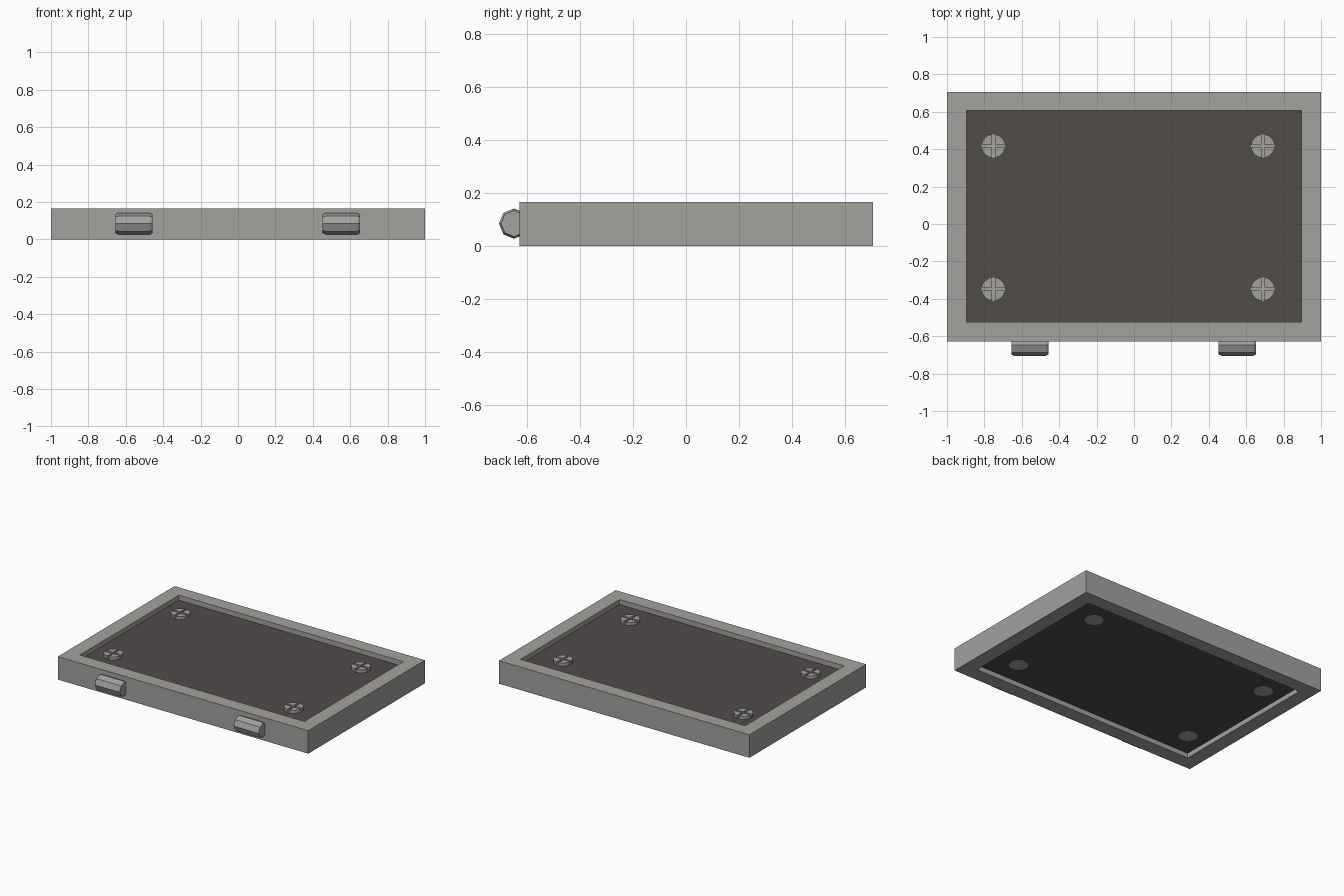
import bpy, bmesh, math
from mathutils import Matrix

if "Cube" in bpy.data.objects:
    bpy.data.objects.remove(bpy.data.objects["Cube"])


def material(name, rgb):
    m = bpy.data.materials.new(name)
    m.diffuse_color = (*rgb, 1)
    m.use_nodes = True
    m.node_tree.nodes["Principled BSDF"].inputs["Base Color"].default_value = m.diffuse_color
    return m


steel = material("light grey metal", (0.37, 0.36, 0.345))
dark = material("dark grey panel", (0.08, 0.072, 0.068))


def finish(name, bm, mat):
    bmesh.ops.recalc_face_normals(bm, faces=bm.faces)
    me = bpy.data.meshes.new(name)
    bm.to_mesh(me)
    bm.free()
    me.materials.append(mat)
    ob = bpy.data.objects.new(name, me)
    bpy.context.collection.objects.link(ob)
    return ob


def prism(bm, pts, z0, z1):
    lo = [bm.verts.new((x, y, z0)) for x, y in pts]
    hi = [bm.verts.new((x, y, z1)) for x, y in pts]
    bm.faces.new(lo)
    bm.faces.new(hi)
    n = len(pts)
    for i in range(n):
        j = (i + 1) % n
        bm.faces.new((lo[i], lo[j], hi[j], hi[i]))


def rect(x0, x1, y0, y1):
    return [(x0, y0), (x1, y0), (x1, y1), (x0, y1)]


# mitred rectangular frame, open through the middle
H = 0.166
bm = bmesh.new()
rings = [[bm.verts.new((x, y, z)) for x, y in r]
         for r, z in ((rect(-1, 1, -0.627, 0.705), 0), (rect(-1, 1, -0.627, 0.705), H),
                      (rect(-0.896, 0.896, -0.524, 0.606), H),
                      (rect(-0.896, 0.896, -0.524, 0.606), 0))]
for k in range(4):
    a, b = rings[k], rings[(k + 1) % 4]
    for i in range(4):
        j = (i + 1) % 4
        bm.faces.new((a[i], a[j], b[j], b[i]))
finish("frame", bm, steel)

# dark panel recessed on both sides
PB, PT = 0.035, 0.130
bm = bmesh.new()
prism(bm, rect(-0.9, 0.9, -0.528, 0.61), PB, PT)
finish("panel", bm, dark)


# screws with a cross slot: solid shank below, four quarter wedges on top
def screw(name, cx, cy, r=0.063, g=0.008, n=6):
    bm = bmesh.new()
    prism(bm, [(r * math.cos(t * math.pi / 12), r * math.sin(t * math.pi / 12))
               for t in range(24)], PB - 0.002, PT + 0.006)
    a0 = math.asin(g / r)
    for q in range(4):
        arc = [a0 + (math.pi / 2 - 2 * a0) * i / n for i in range(n + 1)]
        pts = [(g, g)] + [(r * math.cos(a), r * math.sin(a)) for a in arc]
        c, s = round(math.cos(q * math.pi / 2)), round(math.sin(q * math.pi / 2))
        prism(bm, [(c * x - s * y, s * x + c * y) for x, y in pts], PT + 0.006, PT + 0.022)
    ob = finish(name, bm, steel)
    ob.location = (cx, cy, 0)


for sx, x in (("left", -0.752), ("right", 0.689)):
    for sy, y in (("front", -0.348), ("back", 0.417)):
        screw(f"screw_{sy}_{sx}", x, y)

# octagonal hinge barrels with chamfered ends
for side, x in (("left", -0.556), ("right", 0.553)):
    bm = bmesh.new()
    stations = [(-0.1, 0.049), (-0.085, 0.057), (0.085, 0.057), (0.1, 0.049)]
    loops = [[bm.verts.new((dx, r * math.cos(i * math.pi / 4), r * math.sin(i * math.pi / 4)))
              for i in range(8)] for dx, r in stations]
    bm.faces.new(loops[0])
    bm.faces.new(loops[-1])
    for a, b in zip(loops, loops[1:]):
        for i in range(8):
            j = (i + 1) % 8
            bm.faces.new((a[i], a[j], b[j], b[i]))
    ob = finish("hinge_" + side, bm, steel)
    ob.location = (x, -0.648, 0.084)
